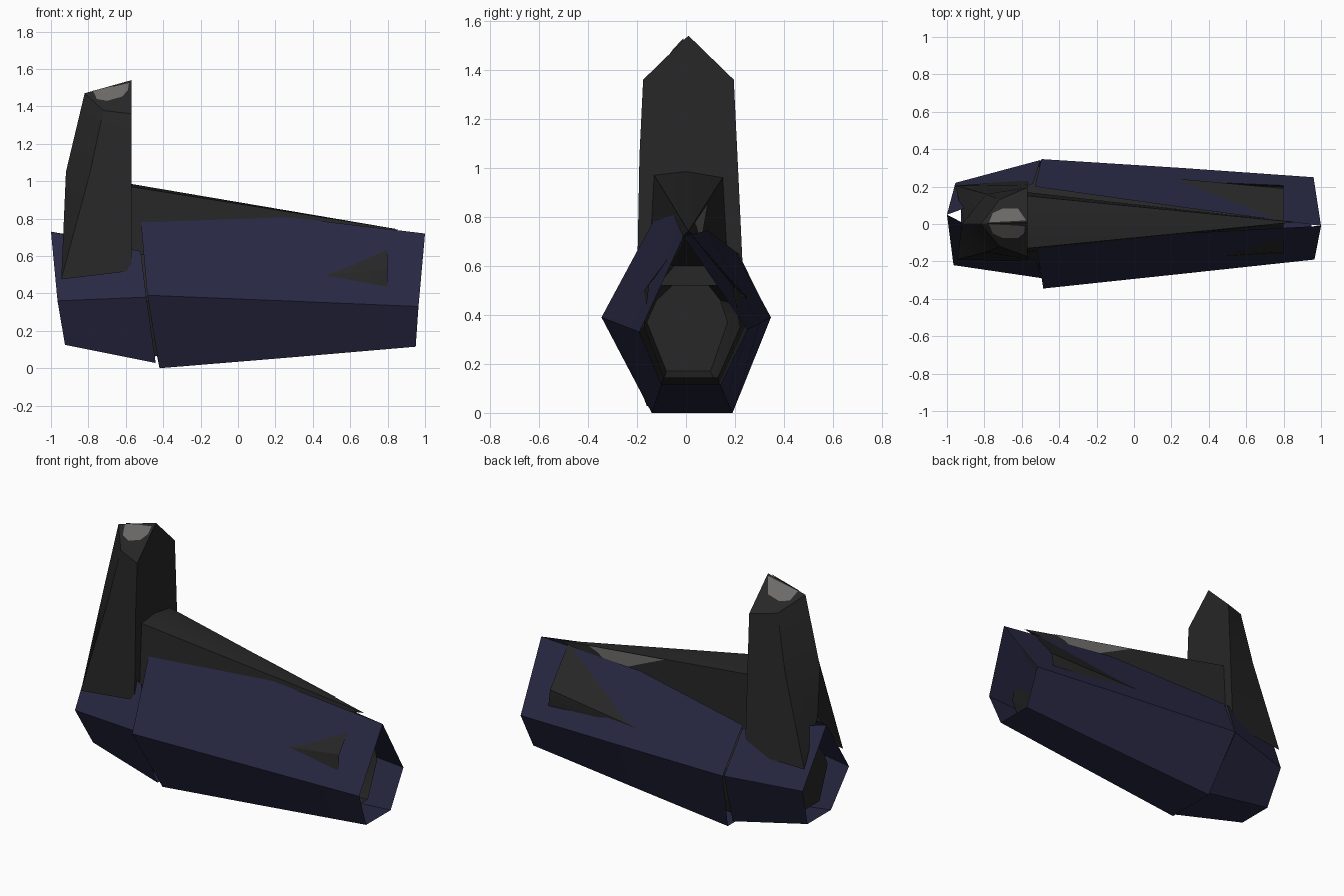
import bpy, bmesh
from mathutils import Vector

if "Cube" in bpy.data.objects:
    bpy.data.objects.remove(bpy.data.objects["Cube"])


def material(name, rgb):
    m = bpy.data.materials.new(name)
    m.diffuse_color = (*rgb, 1)
    m.use_nodes = True
    m.node_tree.nodes["Principled BSDF"].inputs["Base Color"].default_value = m.diffuse_color
    return m


NAVY = material("navy", (0.021, 0.021, 0.056))
BLACK = material("charcoal", (0.020, 0.020, 0.020))
GREY = material("worn_grey", (0.15, 0.145, 0.14))


def finish(name, bm, mat):
    bmesh.ops.remove_doubles(bm, verts=bm.verts, dist=0.0005)
    bmesh.ops.recalc_face_normals(bm, faces=bm.faces)
    me = bpy.data.meshes.new(name)
    bm.to_mesh(me)
    bm.free()
    me.materials.append(mat)
    ob = bpy.data.objects.new(name, me)
    bpy.context.collection.objects.link(ob)
    bpy.ops.object.select_all(action='DESELECT')
    ob.select_set(True)
    bpy.context.view_layer.objects.active = ob
    bpy.ops.object.shade_smooth_by_angle(angle=0.5)
    return ob


def loft(rings, closed=True, caps=()):
    """Skin matching cross-sections; caps lists the rings to fill."""
    bm = bmesh.new()
    rows = [[bm.verts.new(p) for p in r] for r in rings]
    n = len(rows[0])
    for a, b in zip(rows, rows[1:]):
        for i in range(n if closed else n - 1):
            j = (i + 1) % n
            bm.faces.new((a[i], a[j], b[j], b[i]))
    for c in caps:
        bm.faces.new(rows[c])
    return bm, rows


def plate(name, points, mat):
    bm = bmesh.new()
    bm.faces.new([bm.verts.new(p) for p in points])
    finish(name, bm, mat)


# Outer sleeve: faceted tube, split along the top where the wedge emerges
sleeve = [
    [(-.52, -.13, .79), (-.485, -.345, .39), (-.42, -.14, .0),
     (-.42, .19, .0), (-.495, .347, .39), (-.53, .20, .66)],
    [(.25, -.05, .81), (.25, -.267, .36), (.25, -.12, .055),
     (.25, .165, .055), (.25, .30, .365), (.25, .09, .745)],
    [(1.0, -.01, .72), (.965, -.19, .33), (.95, -.10, .115),
     (.95, .14, .115), (.96, .25, .34), (1.0, -.01, .72)],
]
bm, _ = loft(sleeve, closed=False)
finish("outer_sleeve", bm, NAVY)

# Rear cuff: short tapering collar behind the sleeve
cuff = [
    [(-1.0, .05, .73), (-.965, -.22, .36), (-.925, -.10, .125),
     (-.925, .13, .125), (-.955, .22, .37), (-1.0, .05, .73)],
    [(-.52, -.20, .625), (-.49, -.29, .38), (-.44, -.16, .028),
     (-.44, .17, .028), (-.50, .342, .39), (-.54, .215, .65)],
]
bm, _ = loft(cuff, closed=False)
finish("rear_cuff", bm, NAVY)

# Inner lining: its shoulders break through the sleeve near the open end
lining_sections = [
    (-.86, [(-.08, .17), (.10, .17), (.17, .37), (.14, .46), (.03, .60), (-.12, .46), (-.16, .37)]),
    (-.50, [(-.12, .06), (.15, .06), (.29, .36), (.31, .42), (.02, .70), (-.24, .40), (-.25, .36)]),
    (.80, [(-.09, .145), (.13, .145), (.22, .35), (.19, .52), (.01, .74), (-.15, .53), (-.17, .35)]),
]
bm, _ = loft([[(x, y, z) for y, z in s] for x, s in lining_sections], caps=(0,))
finish("inner_lining", bm, BLACK)

# Wedge ridge running from the upright down to a point
tip = Vector((.86, .01, .742))
base = [Vector(p) for p in ((-.57, -.13, .97), (-.57, 0, .985), (-.57, .15, .96),
                            (-.57, .17, .60), (-.57, -.15, .60))]
bm, _ = loft([base, [tip] * 5], caps=(0,))
finish("wedge_ridge", bm, BLACK)


def on_wedge(t, s):
    """Point on the back flank: t along the length, s from top to bottom."""
    return base[2].lerp(base[3], s).lerp(tip, t) + Vector((0, .004, .002))


plate("wedge_worn_patch", [on_wedge(*p) for p in (
    (.46, .02), (.85, .02), (.80, .45), (.76, .9), (.68, .9), (.60, .45))], GREY)

# Upright: flat front, pinched rear edge that splits open towards the bottom
upright = [
    [(-.57, -.20, .52), (-.945, -.19, .475), (-.91, .01, .74),
     (-.955, .205, .50), (-.57, .235, .52)],
    [(-.57, -.19, 1.05), (-.79, -.15, 1.05), (-.92, .0, 1.05),
     (-.79, .16, 1.05), (-.57, .21, 1.05)],
    [(-.57, -.175, 1.36), (-.72, -.12, 1.378), (-.82, .0, 1.47),
     (-.72, .13, 1.378), (-.57, .195, 1.36)],
]
bm, rows = loft(upright)
top = rows[-1]
peak = bm.verts.new((-.57, .01, 1.54))
bm.faces.new((top[0], top[1], top[2], peak))
bm.faces.new((top[2], top[3], top[4], peak))
bm.faces.new((top[4], top[0], peak))
finish("upright", bm, BLACK)

# Worn patches on both roof slopes of the upright
outline = ((-.775, .005), (-.755, .055), (-.70, .08), (-.62, .08), (-.585, .055), (-.58, .015))
for side, label in ((-1, "front"), (1, "back")):
    plate("roof_worn_patch_" + label,
          [(x, side * y + .004, 1.546 + .28 * (x + .57) - y) for x, y in outline], GREY)
